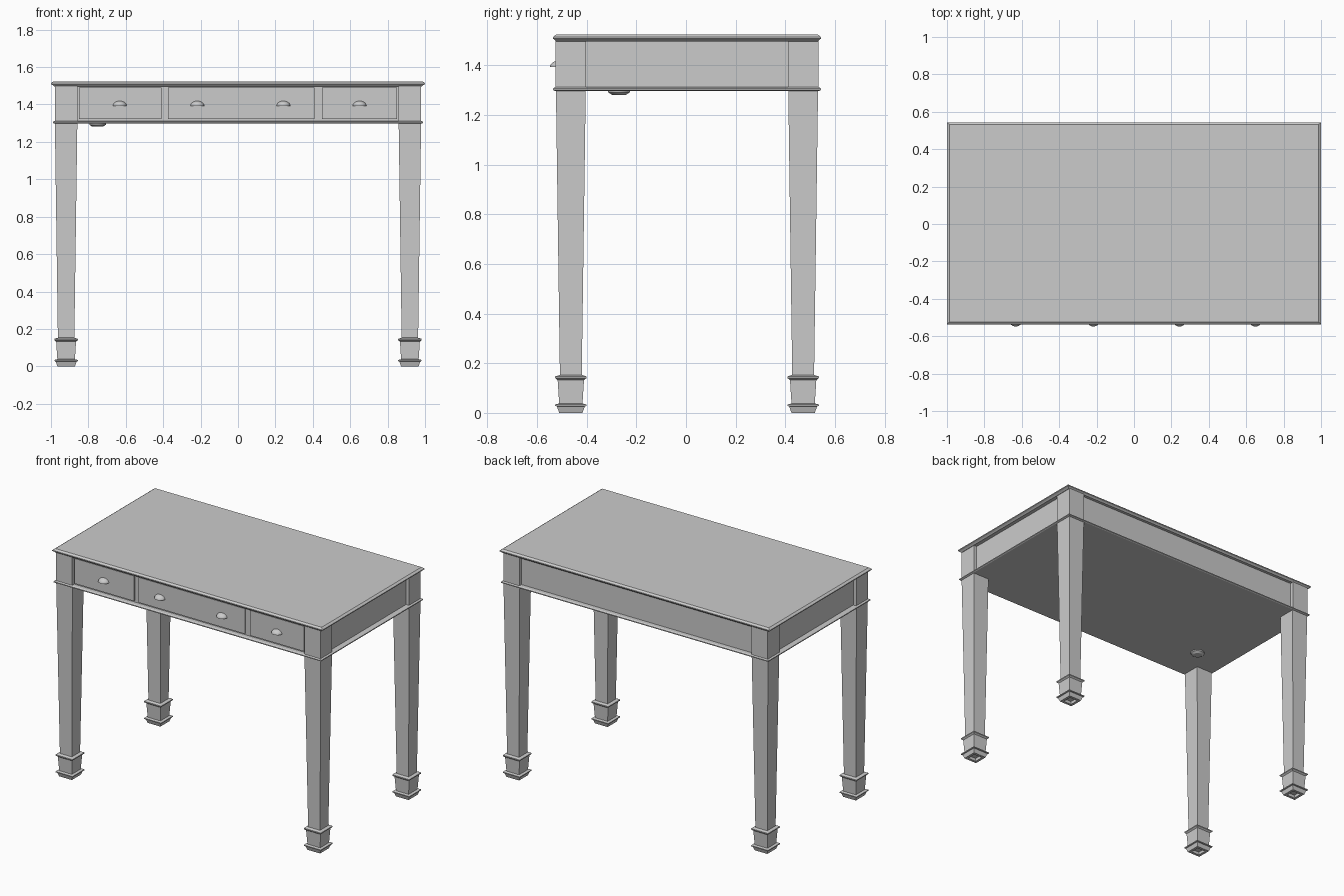
import bpy, bmesh
from mathutils import Vector

if "Cube" in bpy.data.objects:
    bpy.data.objects.remove(bpy.data.objects["Cube"])

CY = 0.004  # body sits slightly back because the pulls protrude in front


def finish(bm, name, smooth=False):
    bmesh.ops.recalc_face_normals(bm, faces=bm.faces)
    mesh = bpy.data.meshes.new(name)
    bm.to_mesh(mesh)
    bm.free()
    ob = bpy.data.objects.new(name, mesh)
    bpy.context.collection.objects.link(ob)
    if smooth:
        bpy.context.view_layer.objects.active = ob
        ob.select_set(True)
        bpy.ops.object.shade_smooth_by_angle()
        ob.select_set(False)
    return ob


def stack(name, cx, cy, levels):
    """Loft rectangles (z, half x, half y) into one closed solid."""
    bm = bmesh.new()
    rings = [[bm.verts.new((cx + sx * hx, cy + sy * hy, z))
              for sx, sy in ((-1, -1), (1, -1), (1, 1), (-1, 1))]
             for z, hx, hy in levels]
    for a, b in zip(rings, rings[1:]):
        for i in range(4):
            j = (i + 1) % 4
            bm.faces.new((a[i], a[j], b[j], b[i]))
    bm.faces.new(rings[0][::-1])
    bm.faces.new(rings[-1])
    return finish(bm, name)


def box(name, x0, x1, y0, y1, z0, z1):
    hx, hy = (x1 - x0) / 2, (y1 - y0) / 2
    return stack(name, (x0 + x1) / 2, (y0 + y1) / 2, [(z0, hx, hy), (z1, hx, hy)])


# Table top with moulded edge
stack("table_top", 0, CY, [(1.497, 0.982, 0.527), (1.503, 0.99, 0.533), (1.508, 1.0, 0.54),
                           (1.514, 1.0, 0.54), (1.519, 0.993, 0.534), (1.524, 0.986, 0.528)])

# Lower moulding, closed underneath
stack("lower_moulding", 0, CY, [(1.297, 0.982, 0.532), (1.301, 0.99, 0.54),
                                (1.307, 0.99, 0.54), (1.312, 0.98, 0.532)])

# Recessed apron box between the corner posts
box("apron", -0.957, 0.957, CY - 0.508, CY + 0.508, 1.305, 1.505)

# Legs with spade feet, and corner posts
leg_profile = [(0.02, 0.03), (0.0, 0.03), (0.0, 0.047), (0.026, 0.056), (0.028, 0.063),
               (0.034, 0.063), (0.038, 0.047), (0.132, 0.053), (0.14, 0.063),
               (0.147, 0.063), (0.153, 0.044), (1.3, 0.06)]
for sx, side in ((-1, "left"), (1, "right")):
    for sy, end in ((-1, "front"), (1, "back")):
        x, y = sx * 0.919, CY + sy * 0.468
        stack(f"{end}_{side}_leg", x, y, [(z, h, h) for z, h in leg_profile])
        stack(f"{end}_{side}_post", x, y, [(1.305, 0.06, 0.062), (1.503, 0.06, 0.062)])

# Drawer fronts
for i, (x0, x1) in enumerate(((-0.85, -0.41), (-0.375, 0.41), (0.45, 0.85))):
    box(f"drawer_front_{i + 1}", x0, x1, -0.514, -0.49, 1.322, 1.49)

# Half-dome cup pulls
for i, x in enumerate((-0.632, -0.217, 0.243, 0.65)):
    bm = bmesh.new()
    bmesh.ops.create_uvsphere(bm, u_segments=24, v_segments=12, radius=1)
    for normal in ((0, 0, -1), (0, 1, 0)):
        cut = bmesh.ops.bisect_plane(bm, geom=bm.verts[:] + bm.edges[:] + bm.faces[:],
                                     plane_co=(0, 0, 0), plane_no=normal, clear_outer=True)
        edges = [e for e in cut["geom_cut"] if isinstance(e, bmesh.types.BMEdge)]
        bmesh.ops.holes_fill(bm, edges=edges)
    bmesh.ops.scale(bm, vec=(0.037, 0.036, 0.026), verts=bm.verts)
    bmesh.ops.translate(bm, vec=(x, -0.512, 1.393), verts=bm.verts)
    finish(bm, f"drawer_pull_{i + 1}", True)

# Small round button under the table
bm = bmesh.new()
for z, depth, r1, r2 in ((1.294, 0.008, 0.043, 0.045), (1.286, 0.01, 0.028, 0.043)):
    made = bmesh.ops.create_cone(bm, cap_ends=True, segments=24, radius1=r1, radius2=r2, depth=depth)
    bmesh.ops.translate(bm, vec=Vector((-0.75, -0.27, z)), verts=made["verts"])
finish(bm, "underside_button", True)
